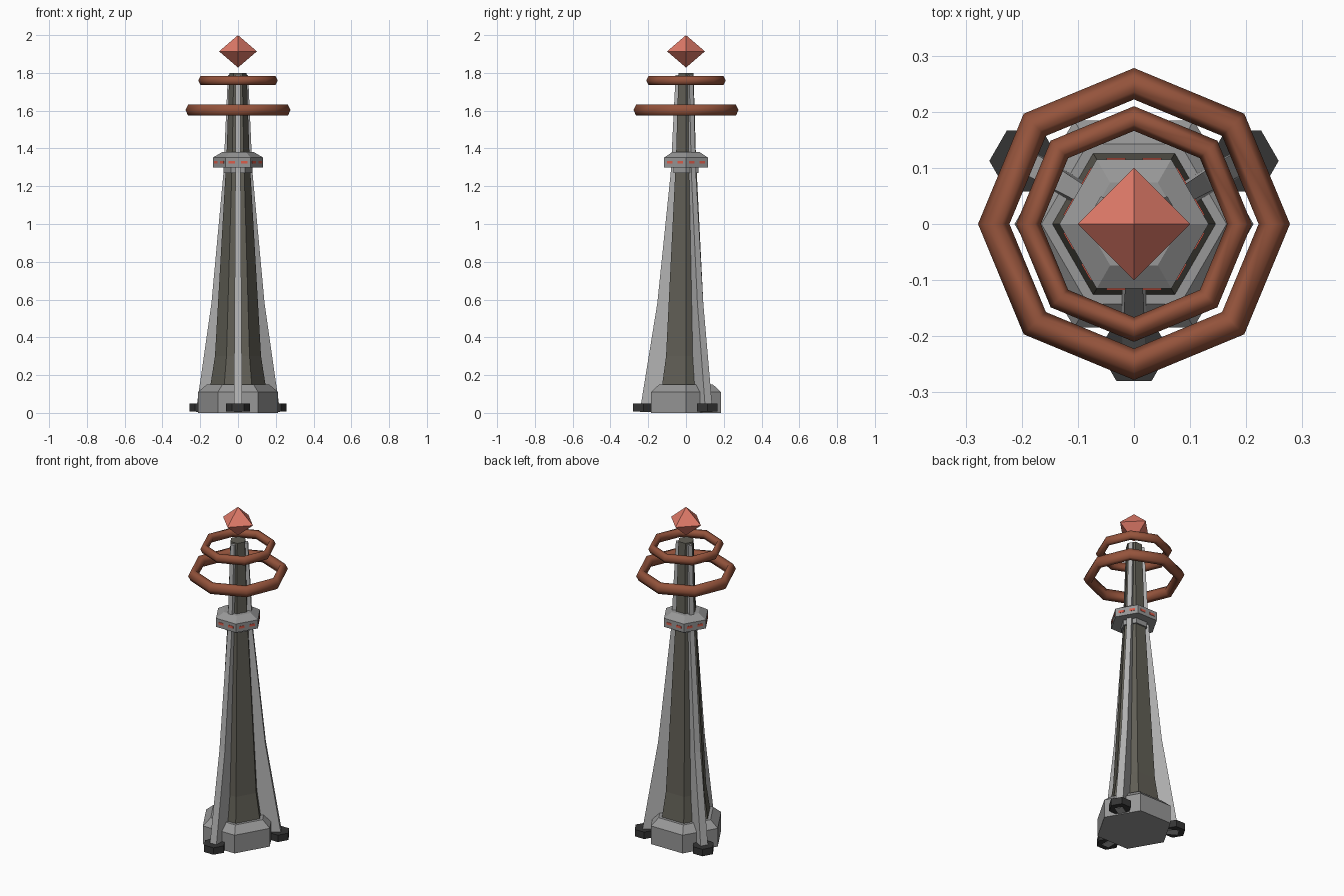
import bpy, bmesh, math
from mathutils import Matrix, Vector

if "Cube" in bpy.data.objects:
    bpy.data.objects.remove(bpy.data.objects["Cube"])


def mat(name, rgb):
    m = bpy.data.materials.new(name)
    m.diffuse_color = (*rgb, 1)
    m.use_nodes = True
    m.node_tree.nodes["Principled BSDF"].inputs["Base Color"].default_value = m.diffuse_color
    return m


PLATE = mat("mid grey plate", (0.31, 0.31, 0.31))
FIN = mat("light grey fin", (0.45, 0.45, 0.45))
CORE = mat("dark olive grey", (0.12, 0.115, 0.093))
FOOT = mat("near black", (0.035, 0.035, 0.035))
COPPER = mat("copper brown", (0.30, 0.088, 0.045))
CRYSTAL = mat("coral crystal", (0.74, 0.195, 0.14))
LAMP = mat("red lamp", (0.72, 0.11, 0.07))


def finish(bm, name, material, matrix=None):
    if matrix:
        bm.transform(matrix)
    bmesh.ops.recalc_face_normals(bm, faces=bm.faces)
    me = bpy.data.meshes.new(name)
    bm.to_mesh(me)
    bm.free()
    me.materials.append(material)
    ob = bpy.data.objects.new(name, me)
    bpy.context.collection.objects.link(ob)
    return ob


def loft(name, profile, material, sides=6, matrix=None):
    """Stack of regular polygons from (radius, z) pairs, first corner on +x."""
    bm = bmesh.new()
    rings = [[bm.verts.new((r * math.cos(a), r * math.sin(a), z))
              for a in (math.tau * i / sides for i in range(sides))]
             for r, z in profile]
    for lo, hi in zip(rings, rings[1:]):
        for i in range(sides):
            j = (i + 1) % sides
            bm.faces.new((lo[i], lo[j], hi[j], hi[i]))
    bm.faces.new(rings[0][::-1])
    bm.faces.new(rings[-1])
    return finish(bm, name, material, matrix)


def spin(deg):
    return Matrix.Rotation(math.radians(deg), 4, 'Z')


# Base, core column and collar
loft("base", [(0.213, 0), (0.213, 0.11), (0.165, 0.15)], PLATE)
loft("column", [(0.147, 0.14), (0.122, 0.3), (0.066, 1.27),
                (0.06, 1.38), (0.046, 1.80)], CORE)
loft("collar_neck", [(0.076, 1.27), (0.076, 1.305)], PLATE)
loft("collar", [(0.133, 1.30), (0.133, 1.352), (0.085, 1.38)], PLATE)

# Three tapered fins with hexagonal feet
fin_stations = [(0.245, 0.005, 0.022), (0.152, 0.58, 0.018),
                (0.081, 1.27, 0.014), (0.055, 1.79, 0.012)]
for n, deg in enumerate((-90, 30, 150), 1):
    bm = bmesh.new()
    rows = [[bm.verts.new(p) for p in ((0.02, -w, z), (r, -w, z),
                                      (r, w, z), (0.02, w, z))]
            for r, z, w in fin_stations]
    for lo, hi in zip(rows, rows[1:]):
        for i in range(4):
            j = (i + 1) % 4
            bm.faces.new((lo[i], lo[j], hi[j], hi[i]))
    bm.faces.new(rows[0][::-1])
    bm.faces.new(rows[-1])
    finish(bm, f"fin_{n}", FIN, spin(deg))
    loft(f"foot_{n}", [(0.063, 0.008), (0.063, 0.05)], FOOT,
         matrix=spin(deg) @ Matrix.Translation((0.225, 0, 0)) @ spin(30))

# Lamps, two on each collar side
bm = bmesh.new()
for k in range(6):
    for side in (-0.032, 0.032):
        bmesh.ops.create_cube(
            bm, size=1,
            matrix=spin(30 + 60 * k)
            @ Matrix.Translation((0.133 * math.cos(math.pi / 6), side, 1.327))
            @ Matrix.Diagonal((0.004, 0.034, 0.014, 1)))
finish(bm, "collar_lamps", LAMP)

# Floating octagonal rings
for name, major, minor, z in (("lower_ring", 0.25, 0.028, 1.603),
                              ("upper_ring", 0.188, 0.022, 1.76)):
    bpy.ops.mesh.primitive_torus_add(major_segments=8, minor_segments=6,
                                     major_radius=major, minor_radius=minor,
                                     location=(0, 0, z))
    ring = bpy.context.object
    ring.name = name
    ring.scale.z = 1.2
    ring.data.materials.append(COPPER)
    bpy.ops.object.shade_smooth_by_angle(angle=math.radians(62))

# Crystal: octahedron
bm = bmesh.new()
corners = [bm.verts.new((0.1 * x, 0.1 * y, 1.914))
           for x, y in ((1, 0), (0, 1), (-1, 0), (0, -1))]
for z in (1.828, 2.0):
    tip = bm.verts.new((0, 0, z))
    for i in range(4):
        bm.faces.new((corners[i], corners[(i + 1) % 4], tip))
finish(bm, "crystal", CRYSTAL)
